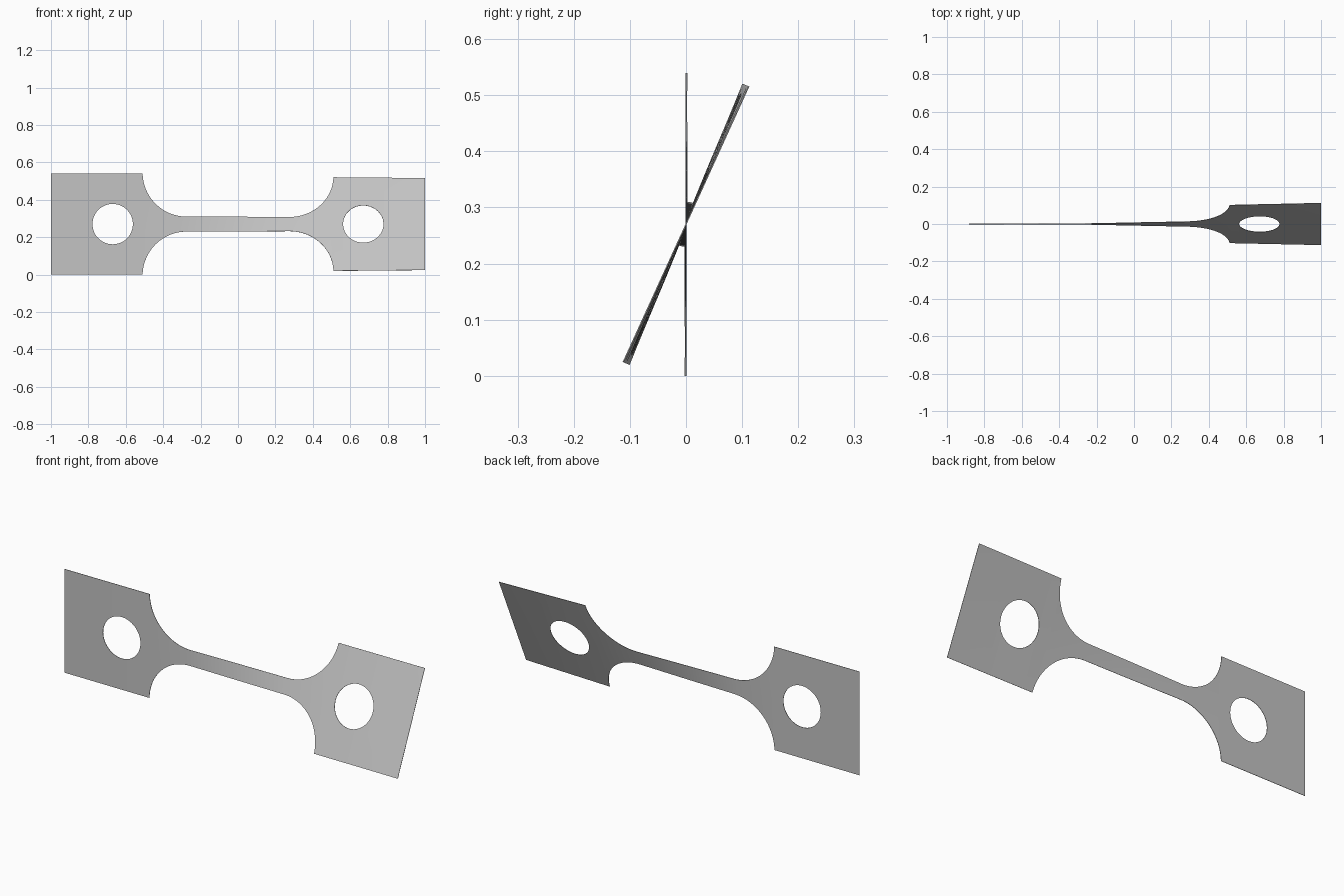
import bpy, bmesh, math
from mathutils import Vector

cube = bpy.data.objects.get("Cube")
if cube:
    bpy.data.objects.remove(cube, do_unlink=True)

HALF, NECK, FILLET, SHOULDER = 0.27, 0.04, 0.235, 0.51
HOLE_X, HOLE_R, STEPS = 0.67, 0.108, 24
TWIST = [(-1, 0), (-0.5, 0.3), (-0.3, 2.2), (0, 11), (0.27, 19), (0.5, 22), (1, 24.5)]


def outer(x):
    """Half height of the outline."""
    d = abs(x) - (SHOULDER - FILLET)
    if d <= 0:
        return NECK
    if d >= FILLET:
        return HALF
    return min(HALF, NECK + FILLET - math.sqrt(FILLET**2 - d**2))


def inner(x):
    """Half height of the pin hole."""
    return math.sqrt(max(0, HOLE_R**2 - (abs(x) - HOLE_X)**2))


def twist(x):
    for (x0, a0), (x1, a1) in zip(TWIST, TWIST[1:]):
        if x <= x1:
            return math.radians(a0 + (a1 - a0) * (x - x0) / (x1 - x0))
    return math.radians(TWIST[-1][1])


# Stations along the bar, closer together on the arcs
half = {0.0, 0.9, 1.0}
for i in range(STEPS + 1):
    half.add(round(HOLE_X - HOLE_R * math.cos(math.pi * i / STEPS), 5))
    half.add(round(SHOULDER - FILLET + FILLET * math.sin(math.pi / 2 * i / STEPS), 5))
    half.add(round((SHOULDER - FILLET) * i / STEPS, 5))
stations = sorted(half | {-x for x in half})

# Twisted sheet, an upper and a lower strip meeting on the centre line
bm = bmesh.new()
for side in (1, -1):
    rows = []
    for x in stations:
        a = twist(x)
        direction = Vector((0, math.sin(a), math.cos(a))) * side
        base = Vector((x, 0, HALF))
        rows.append([bm.verts.new(base + direction * h) for h in (inner(x), outer(x))])
    for p, q in zip(rows, rows[1:]):
        corners = (p[0], q[0], q[1], p[1])
        bm.faces.new(corners if side > 0 else corners[::-1])
bmesh.ops.remove_doubles(bm, verts=bm.verts, dist=0.0001)
mesh = bpy.data.meshes.new("twisted_tensile_bar")
bm.to_mesh(mesh)
bm.free()
bar = bpy.data.objects.new("twisted_tensile_bar", mesh)
bpy.context.collection.objects.link(bar)

# Thin sheet thickness
solid = bar.modifiers.new("thickness", "SOLIDIFY")
solid.thickness = 0.002
solid.offset = 0

# Plain grey metal
grey = bpy.data.materials.new("plain_grey")
grey.use_nodes = True
colour = (0.55, 0.55, 0.55, 1)
grey.diffuse_color = colour
grey.node_tree.nodes["Principled BSDF"].inputs["Base Color"].default_value = colour
mesh.materials.append(grey)

bpy.context.view_layer.objects.active = bar
bar.select_set(True)
bpy.ops.object.modifier_apply(modifier=solid.name)
bpy.ops.object.shade_smooth_by_angle(angle=math.radians(30))
